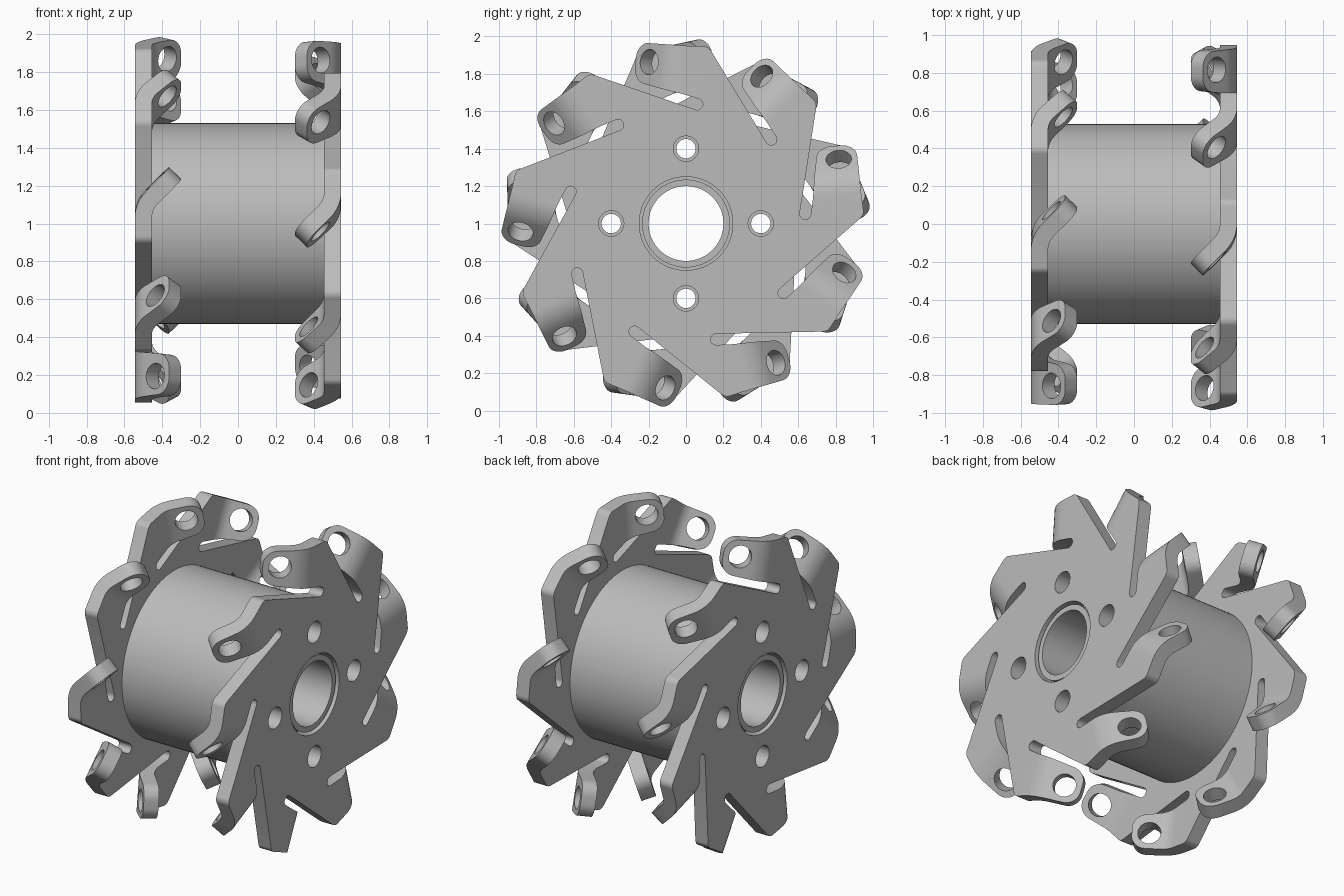
import bpy, bmesh, math
from mathutils import Vector, Matrix

cube = bpy.data.objects.get("Cube")
if cube:
    bpy.data.objects.remove(cube)

ARMS, BOLTS = 9, 4
FACE, THICK = 0.545, 0.09            # outer face of a plate, sheet thickness
BEND, BEND_R = math.radians(45), 0.2  # tab fold
FOLD = Vector((-0.87, 0.15))         # fold point of one arm
ALONG = Vector((math.cos(math.radians(255)), math.sin(math.radians(255))))
ACROSS = Vector((ALONG.y, -ALONG.x))

steel = bpy.data.materials.new("grey_steel")
GREY = (0.5, 0.5, 0.5, 1)
steel.diffuse_color = GREY
steel.use_nodes = True
steel.node_tree.nodes["Principled BSDF"].inputs["Base Color"].default_value = GREY


def turn(p, angle):
    return Matrix.Rotation(angle, 2) @ Vector(p)


def circle(centre, radius, count=32):
    return [Vector(centre) + turn((radius, 0), math.tau * i / count) for i in range(count)]


def bolt_circles(radius, offset=0.0):
    return [circle(turn((0.4, 0), offset + math.tau * i / BOLTS), radius, 24) for i in range(BOLTS)]


def fillet(before, corner, after, radius, steps=8):
    """Points of a rounded corner."""
    a, b = (before - corner).normalized(), (after - corner).normalized()
    half = a.angle(b) / 2
    centre = corner + (a + b).normalized() * radius / math.sin(half)
    start = corner + a * radius / math.tan(half) - centre
    end = corner + b * radius / math.tan(half) - centre
    sweep = start.angle_signed(end)
    return [centre + turn(start, -sweep * i / steps) for i in range(steps + 1)]


def sheet(loops, top, bottom, cuts=()):
    """Fill flat loops (later ones are holes) and thicken them."""
    bm = bmesh.new()
    for loop in loops:
        vs = [bm.verts.new((p[0], p[1], top)) for p in loop]
        for i, v in enumerate(vs):
            bm.edges.new((vs[i - 1], v))
    bmesh.ops.triangle_fill(bm, edges=bm.edges[:], use_beauty=True, normal=(0, 0, 1))
    for u in cuts:
        bmesh.ops.bisect_plane(bm, geom=bm.verts[:] + bm.edges[:] + bm.faces[:],
                               plane_co=(u, 0, 0), plane_no=(1, 0, 0))
    new = bmesh.ops.extrude_face_region(bm, geom=bm.faces[:])["geom"]
    for v in new:
        if isinstance(v, bmesh.types.BMVert):
            v.co.z = bottom
    return bm


def add_to(target, source):
    mesh = bpy.data.meshes.new("part")
    source.to_mesh(mesh)
    source.free()
    target.from_mesh(mesh)
    bpy.data.meshes.remove(mesh)


def finish(name, bm, flip=False):
    """Stand the flat part up on the x axis and make an object of it."""
    for v in bm.verts:
        a, b, h = v.co
        v.co = (-h, a, 1 - b) if flip else (h, a, 1 + b)
    bmesh.ops.recalc_face_normals(bm, faces=bm.faces[:])
    mesh = bpy.data.meshes.new(name)
    bm.to_mesh(mesh)
    bm.free()
    mesh.materials.append(steel)
    obj = bpy.data.objects.new(name, mesh)
    bpy.context.collection.objects.link(obj)
    bpy.ops.object.select_all(action="DESELECT")
    obj.select_set(True)
    bpy.context.view_layer.objects.active = obj
    bpy.ops.object.shade_smooth_by_angle(angle=math.radians(30))
    return obj


def to_plane(u, v):
    return FOLD + ALONG * u + ACROSS * v


# Shared corners of an arm
FOLD_IN, FOLD_OUT = -0.19, 0.068
shoulder = Vector((-0.91, 0.283))
slot_end = Vector((-0.617, 0.17))
slot_side = Vector((-0.891, 0.454)) * 0.03
step = math.tau / ARMS


def core_outline():
    """Toothed plate outline: shoulder, fold line, then rounded slot end."""
    points = []
    for k in range(ARMS):
        previous = turn(slot_end - slot_side, -step)
        arm = fillet(previous, shoulder, to_plane(0, FOLD_OUT), 0.05)
        arm += [to_plane(0, FOLD_OUT), to_plane(0, FOLD_IN)]
        arm += [slot_end + turn(slot_side, -math.pi * i / 8) for i in range(9)]
        points += [turn(p, k * step) for p in arm]
    return points


def bent_tab():
    """Rounded tab with an eye, folded inward from the plate."""
    inner, outer = Vector((0, FOLD_IN)), Vector((0, FOLD_OUT))
    tip_in, tip_out = Vector((0.33, -0.143)), Vector((0.33, 0.063))
    loop = [inner, outer]
    loop += fillet(outer, tip_out, tip_in, 0.085) + fillet(tip_out, tip_in, inner, 0.085)
    arc = BEND * BEND_R
    cuts = [arc * i / 8 for i in range(1, 9)]
    bm = sheet([loop, circle((0.227, -0.036), 0.068)], 0, -THICK, cuts)
    for v in bm.verts:
        u, w, depth = v.co
        r = BEND_R + depth
        phi = min(u / BEND_R, BEND)
        rest = max(u - arc, 0)
        flat = to_plane(r * math.sin(phi) + rest * math.cos(BEND), w)
        v.co = (flat.x, flat.y, FACE - BEND_R + r * math.cos(phi) - rest * math.sin(BEND))
    return bm


def arm_plate(name, spin, flip):
    bm = sheet([core_outline(), circle((0, 0), 0.25, 64)] + bolt_circles(0.068, -spin),
               FACE, FACE - THICK)
    for k in range(ARMS):
        tab = bent_tab()
        tab.transform(Matrix.Rotation(k * step, 4, "Z"))
        add_to(bm, tab)
    # weld tabs to the core and drop the hidden walls between them
    bmesh.ops.remove_doubles(bm, verts=bm.verts[:], dist=0.0005)
    walls = [f for f in bm.faces if all(len(e.link_faces) > 2 for e in f.edges)]
    bmesh.ops.delete(bm, geom=walls, context="FACES")
    bm.transform(Matrix.Rotation(spin, 4, "Z"))
    finish(name, bm, flip)


# Two opposed arm plates
arm_plate("left_arm_plate", 0.0, False)
arm_plate("right_arm_plate", math.radians(11.8), True)

# Hub drum with through bolt holes, and its bore sleeve
drum_end = FACE - THICK
finish("hub_drum", sheet([circle((0, 0), 0.53, 96), circle((0, 0), 0.2, 64)] + bolt_circles(0.052),
                         drum_end, -drum_end))
for name, flip in (("left_bore_rim", False), ("right_bore_rim", True)):
    finish(name, sheet([circle((0, 0), 0.235, 64), circle((0, 0), 0.2, 64)], FACE - 0.015, drum_end), flip)
